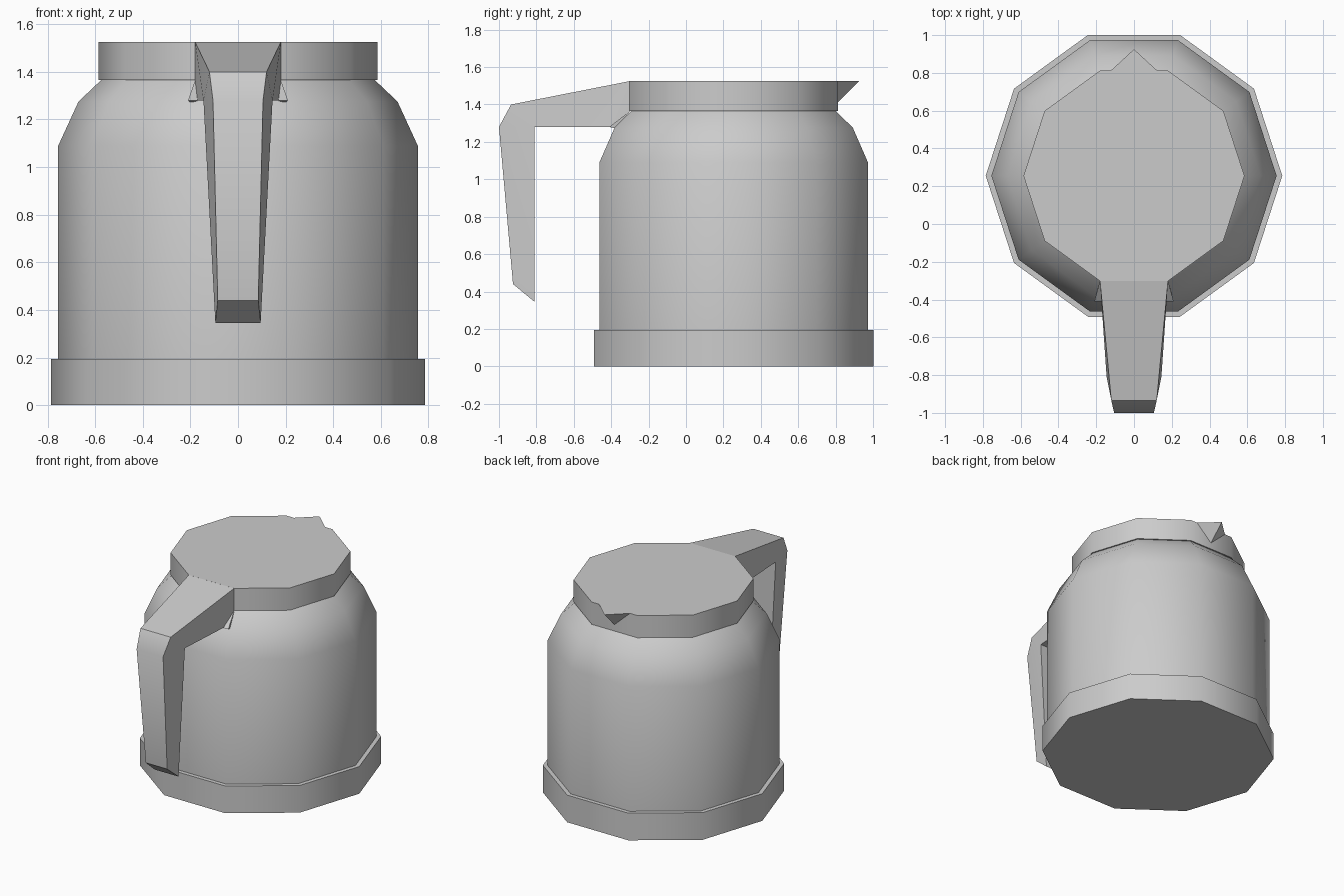
import bpy, bmesh, math
from mathutils import Vector

if "Cube" in bpy.data.objects:
    bpy.data.objects.remove(bpy.data.objects["Cube"], do_unlink=True)

SIDES = 10
CENTRE_Y = 0.255

grey = bpy.data.materials.new("plain grey")
grey.use_nodes = True
colour = (0.6, 0.6, 0.6, 1)
grey.diffuse_color = colour
grey.node_tree.nodes["Principled BSDF"].inputs["Base Color"].default_value = colour


def finish(name, bm, angle=40):
    bmesh.ops.recalc_face_normals(bm, faces=bm.faces)
    mesh = bpy.data.meshes.new(name)
    bm.to_mesh(mesh)
    bm.free()
    mesh.materials.append(grey)
    obj = bpy.data.objects.new(name, mesh)
    bpy.context.collection.objects.link(obj)
    bpy.ops.object.select_all(action="DESELECT")
    obj.select_set(True)
    bpy.context.view_layer.objects.active = obj
    bpy.ops.object.shade_smooth_by_angle(angle=math.radians(angle))
    return obj


def ringed(name, profile):
    """Ten-sided solid through (radius, height) rings, capped at both ends."""
    bm = bmesh.new()
    rings = []
    for r, z in profile:
        rings.append([bm.verts.new((r * math.cos(a), CENTRE_Y + r * math.sin(a), z))
                      for a in (math.tau * i / SIDES for i in range(SIDES))])
    for low, high in zip(rings, rings[1:]):
        for i in range(SIDES):
            j = (i + 1) % SIDES
            bm.faces.new((low[i], low[j], high[j], high[i]))
    bm.faces.new(rings[0])
    bm.faces.new(rings[-1])
    return finish(name, bm)


def tetrahedron(name, points):
    bm = bmesh.new()
    v = [bm.verts.new(p) for p in points]
    for skip in range(4):
        bm.faces.new([v[i] for i in range(4) if i != skip])
    return finish(name, bm)


# Pot: wide base, shouldered body and lid
ringed("base", [(0.785, 0), (0.785, 0.195)])
ringed("body", [(0.755, 0.19), (0.755, 1.09), (0.67, 1.275), (0.572, 1.368)])
ringed("lid", [(0.585, 1.365), (0.585, 1.525)])

# Pouring lip at the back
tetrahedron("spout", [(-0.125, 0.81, 1.525), (0.125, 0.81, 1.525),
                      (0, 0.925, 1.525), (0, 0.81, 1.41)])

# Handle: side outline (y, z, half width), running over the top and down
outline = [(-0.30, 1.525, 0.18), (-0.935, 1.40, 0.12), (-1.0, 1.28, 0.105),
           (-0.925, 0.44, 0.085), (-0.81, 0.345, 0.095), (-0.81, 1.28, 0.145),
           (-0.41, 1.28, 0.17), (-0.30, 1.365, 0.18)]
bm = bmesh.new()
left, right = ([bm.verts.new((s * w, y, z)) for y, z, w in outline] for s in (1, -1))
for i in range(len(outline)):
    j = (i + 1) % len(outline)
    bm.faces.new((left[i], left[j], right[j], right[i]))
for side in (left, right):
    for patch in ((0, 6, 7), (0, 1, 5, 6), (1, 2, 5), (2, 3, 4, 5)):
        bm.faces.new([side[k] for k in patch])
finish("handle", bm)

# Small gussets where the handle meets the shoulder
for label, s in (("left", 1), ("right", -1)):
    tetrahedron(label + "_gusset", [(s * 0.18, -0.30, 1.365), (s * 0.165, -0.41, 1.28),
                                    (s * 0.21, -0.41, 1.28), (s * 0.2, -0.37, 1.27)])
